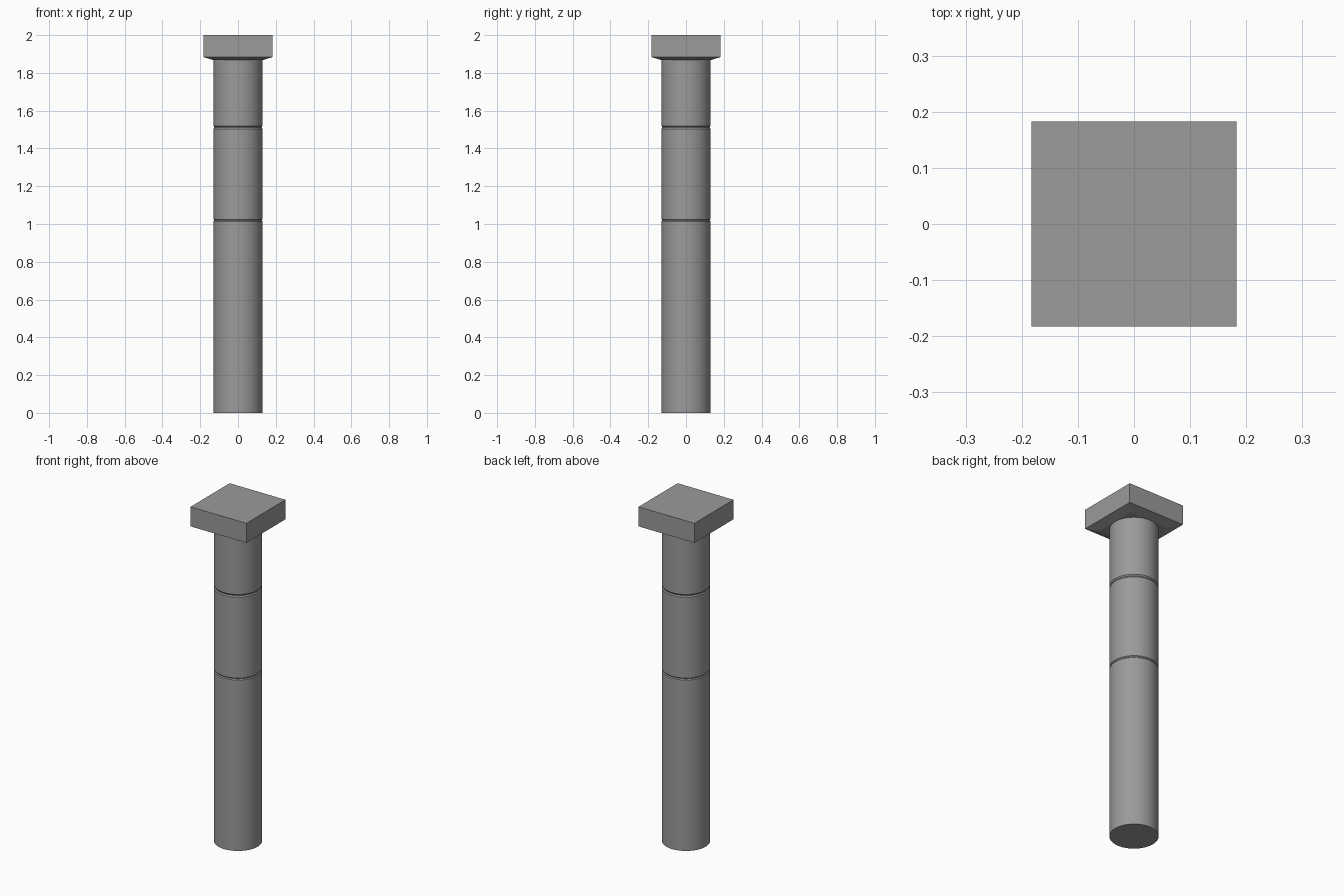
import bpy, bmesh, math

if "Cube" in bpy.data.objects:
    bpy.data.objects.remove(bpy.data.objects["Cube"])

R = 0.13        # shaft radius
HALF = 0.183    # half width of the cap

stone = bpy.data.materials.new("dark_grey_stone")
stone.diffuse_color = (0.325, 0.325, 0.325, 1.0)
stone.use_nodes = True
stone.node_tree.nodes["Principled BSDF"].inputs["Base Color"].default_value = stone.diffuse_color


def make_object(name, bm):
    bmesh.ops.recalc_face_normals(bm, faces=bm.faces)
    mesh = bpy.data.meshes.new(name)
    bm.to_mesh(mesh)
    bm.free()
    mesh.materials.append(stone)
    ob = bpy.data.objects.new(name, mesh)
    bpy.context.collection.objects.link(ob)
    return ob


def stack_rings(name, profile, sides, turn=0.0):
    """Closed solid from (radius, z) rings, bottom to top."""
    bm = bmesh.new()
    rings = []
    for r, z in profile:
        rings.append([bm.verts.new((r * math.cos(turn + 2 * math.pi * i / sides),
                                    r * math.sin(turn + 2 * math.pi * i / sides), z))
                      for i in range(sides)])
    for a, b in zip(rings, rings[1:]):
        for i in range(sides):
            j = (i + 1) % sides
            bm.faces.new((a[i], a[j], b[j], b[i]))
    bm.faces.new(rings[0])
    bm.faces.new(rings[-1])
    return make_object(name, bm)


# Round shaft with two narrow joint grooves
profile = [(R, 0.0)]
for z, h in ((1.019, 0.006), (1.512, 0.008)):
    profile += [(R, z - h), (R - 0.005, z - 0.001),
                (R - 0.005, z + 0.001), (R, z + h)]
profile.append((R, 1.875))
shaft = stack_rings("column_shaft", profile, 64)
bpy.context.view_layer.objects.active = shaft
shaft.select_set(True)
bpy.ops.object.shade_smooth_by_angle(angle=math.radians(30))

# Square cap slab with a sloping underside
d = math.sqrt(2)
stack_rings("square_cap", [(R * d, 1.867), (HALF * d, 1.884), (HALF * d, 2.0)],
            4, math.pi / 4)
